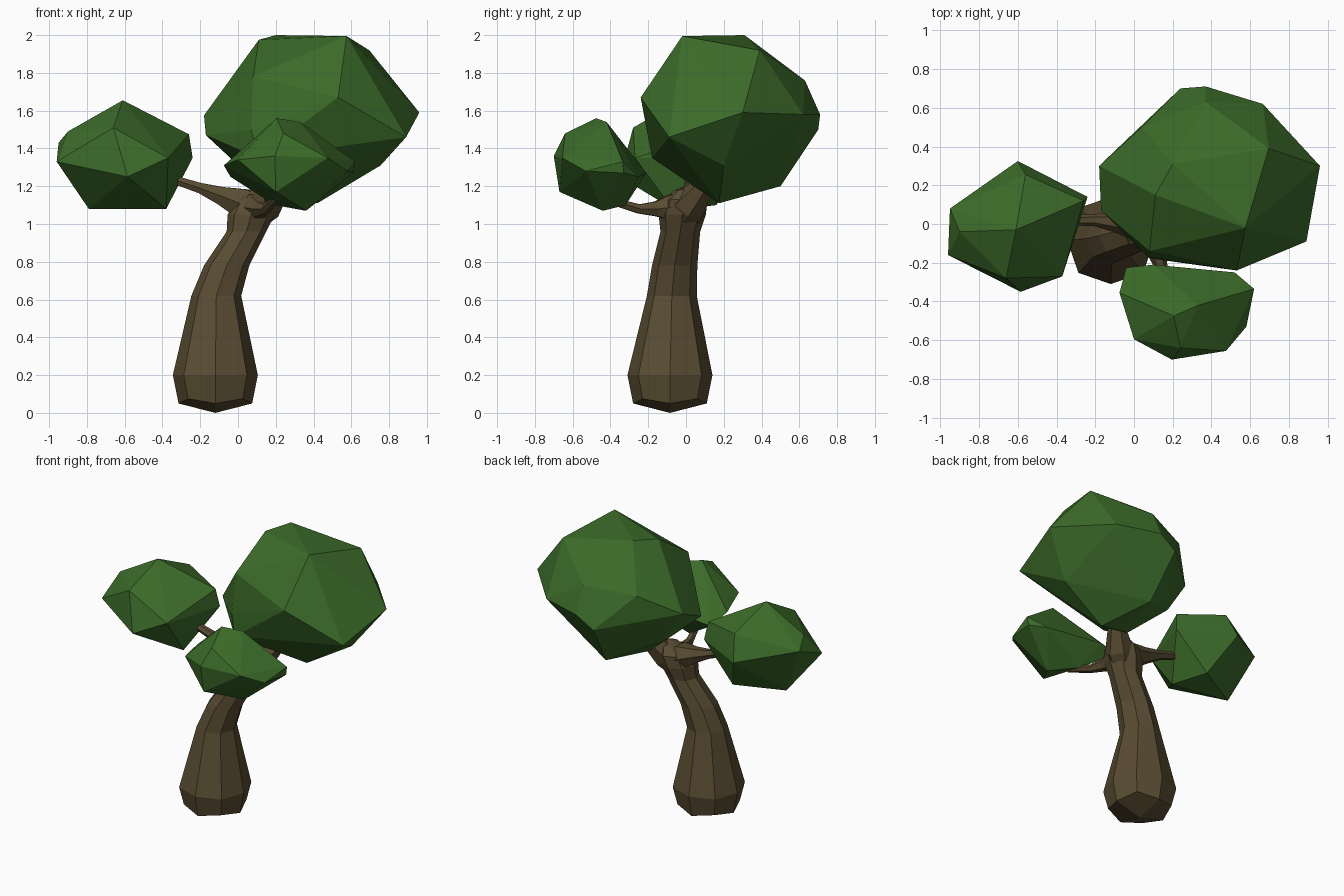
import bpy
import bmesh
import math
from mathutils import Vector

default_cube = bpy.data.objects.get("Cube")
if default_cube:
    bpy.data.objects.remove(default_cube, do_unlink=True)


def make_material(name, colour):
    material = bpy.data.materials.new(name)
    material.use_nodes = True
    material.diffuse_color = (*colour, 1)
    shader = next(n for n in material.node_tree.nodes if n.type == "BSDF_PRINCIPLED")
    shader.inputs["Base Color"].default_value = (*colour, 1)
    shader.inputs["Roughness"].default_value = 0.9
    return material


bark = make_material("bark brown", (0.1, 0.072, 0.032))
leaf = make_material("leaf green", (0.044, 0.145, 0.022))


def finish(bm, name, material):
    bmesh.ops.recalc_face_normals(bm, faces=bm.faces)
    mesh = bpy.data.meshes.new(name)
    bm.to_mesh(mesh)
    bm.free()
    mesh.materials.append(material)
    obj = bpy.data.objects.new(name, mesh)
    bpy.context.collection.objects.link(obj)
    return obj


def limb(name, path, sides, level_rings=False):
    """Faceted tube through (x, y, z, radius) stations, closed by a point at each end."""
    bm = bmesh.new()
    centres = [Vector(station[:3]) for station in path]
    rings = []
    for i, station in enumerate(path):
        direction = centres[min(i + 1, len(path) - 1)] - centres[max(i - 1, 0)]
        if level_rings:
            side, up = Vector((1, 0, 0)), Vector((0, 1, 0))
        else:
            side = direction.cross(Vector((0, 0, 1))).normalized()
            up = side.cross(direction).normalized()
        ring = []
        for k in range(sides):
            angle = math.tau * k / sides
            offset = side * math.cos(angle) + up * math.sin(angle)
            ring.append(bm.verts.new(centres[i] + offset * station[3]))
        rings.append(ring)
    for lower, upper in zip(rings, rings[1:]):
        for k in range(sides):
            n = (k + 1) % sides
            bm.faces.new((lower[k], lower[n], upper[n], upper[k]))
    bmesh.ops.remove_doubles(bm, verts=bm.verts, dist=0.0005)
    return finish(bm, name, bark)


def crown(name, corners):
    """Faceted leaf clump wrapped tightly around its corner points."""
    bm = bmesh.new()
    for corner in corners:
        bm.verts.new(corner)
    hull = bmesh.ops.convex_hull(bm, input=bm.verts)
    spare = [v for v in hull["geom_interior"] if isinstance(v, bmesh.types.BMVert)]
    bmesh.ops.delete(bm, geom=spare, context="VERTS")
    return finish(bm, name, leaf)


# Leaning trunk with a swollen foot
foot = Vector((-0.12, -0.085, 0))
trunk = limb("trunk", [
    (*foot, 0), (foot.x, foot.y, 0.05, 0.195), (foot.x, foot.y, 0.2, 0.225),
    (-0.115, -0.075, 0.62, 0.132), (-0.06, -0.06, 0.78, 0.12),
    (0.045, -0.03, 0.96, 0.105), (0.07, -0.02, 1.05, 0.125), (0.1, 0, 1.13, 0.115),
    (0.12, 0.01, 1.18, 0.07), (0.12, 0.01, 1.2, 0),
], 8, level_rings=True)

# Diagonal corners of the foot bulge outward and lift off the ground
for v in trunk.data.vertices:
    spread = v.co - foot
    if 0.01 < v.co.z < 0.3 and min(abs(spread.x), abs(spread.y)) > 0.05:
        v.co.x += spread.x * 0.05
        v.co.y += spread.y * 0.05
        if v.co.z < 0.1:
            v.co.z += 0.025

# Three branches forking from the trunk top
limb("right_branch", [
    (0.16, -0.02, 1.06, 0.08), (0.02, 0, 1.11, 0.09), (-0.09, 0.01, 1.15, 0.055),
    (-0.2, 0.02, 1.19, 0.032), (-0.45, 0.02, 1.27, 0.02), (-0.47, 0.02, 1.28, 0)], 6)
limb("front_branch", [
    (0.08, 0.05, 1.08, 0.09), (0.1, -0.08, 1.09, 0.08), (0.12, -0.16, 1.08, 0.045),
    (0.15, -0.25, 1.08, 0.028), (0.2, -0.42, 1.13, 0.02), (0.2, -0.44, 1.14, 0)], 6)
limb("back_branch", [
    (0.06, -0.02, 1.02, 0.08), (0.14, 0.02, 1.1, 0.095), (0.22, 0.09, 1.2, 0.06),
    (0.25, 0.12, 1.28, 0)], 6)

# Leaf clumps
crown("large_crown", [
    (0.53, -0.24, 1.67), (0.96, 0.3, 1.59), (0.89, -0.09, 1.46), (0.575, -0.02, 1.995),
    (0.695, 0.39, 1.92), (0.2, 0.31, 2), (0.665, 0.62, 1.58), (0.37, 0.63, 1.76),
    (0.37, 0.71, 1.58), (0.24, 0.7, 1.5), (0.11, 0.15, 1.975), (0.08, -0.14, 1.78),
    (-0.18, 0.3, 1.575), (-0.17, 0.07, 1.47), (0.07, -0.17, 1.5), (0.04, 0.5, 1.72),
    (0.42, 0.175, 1.11), (0.755, 0.2, 1.31), (0.28, 0.5, 1.2), (0.1, -0.18, 1.35),
    (-0.03, 0.3, 1.34), (0.18, 0.15, 1.16),
])
crown("right_crown", [
    (-0.61, -0.03, 1.655), (-0.66, -0.28, 1.51), (-0.585, -0.35, 1.25),
    (-0.96, -0.16, 1.33), (-0.95, 0.08, 1.43), (-0.9, -0.04, 1.49), (-0.6, 0.325, 1.35),
    (-0.56, 0.255, 1.52), (-0.26, 0.12, 1.475), (-0.24, 0.14, 1.35),
    (-0.37, -0.27, 1.35), (-0.38, -0.07, 1.08), (-0.79, 0, 1.08), (-0.48, 0.16, 1.1),
])
crown("front_crown", [
    (0.205, -0.475, 1.56), (0.33, -0.42, 1.54), (0.62, -0.335, 1.33),
    (0.61, -0.33, 1.27), (0.58, -0.53, 1.28), (0.475, -0.655, 1.35), (0.195, -0.7, 1.36),
    (0.2, -0.67, 1.17), (0, -0.595, 1.34), (-0.075, -0.355, 1.31),
    (-0.04, -0.225, 1.25), (0.1, -0.21, 1.27), (0.52, -0.25, 1.25),
    (0.36, -0.44, 1.07), (0.195, -0.32, 1.1), (0.24, -0.64, 1.48),
])
